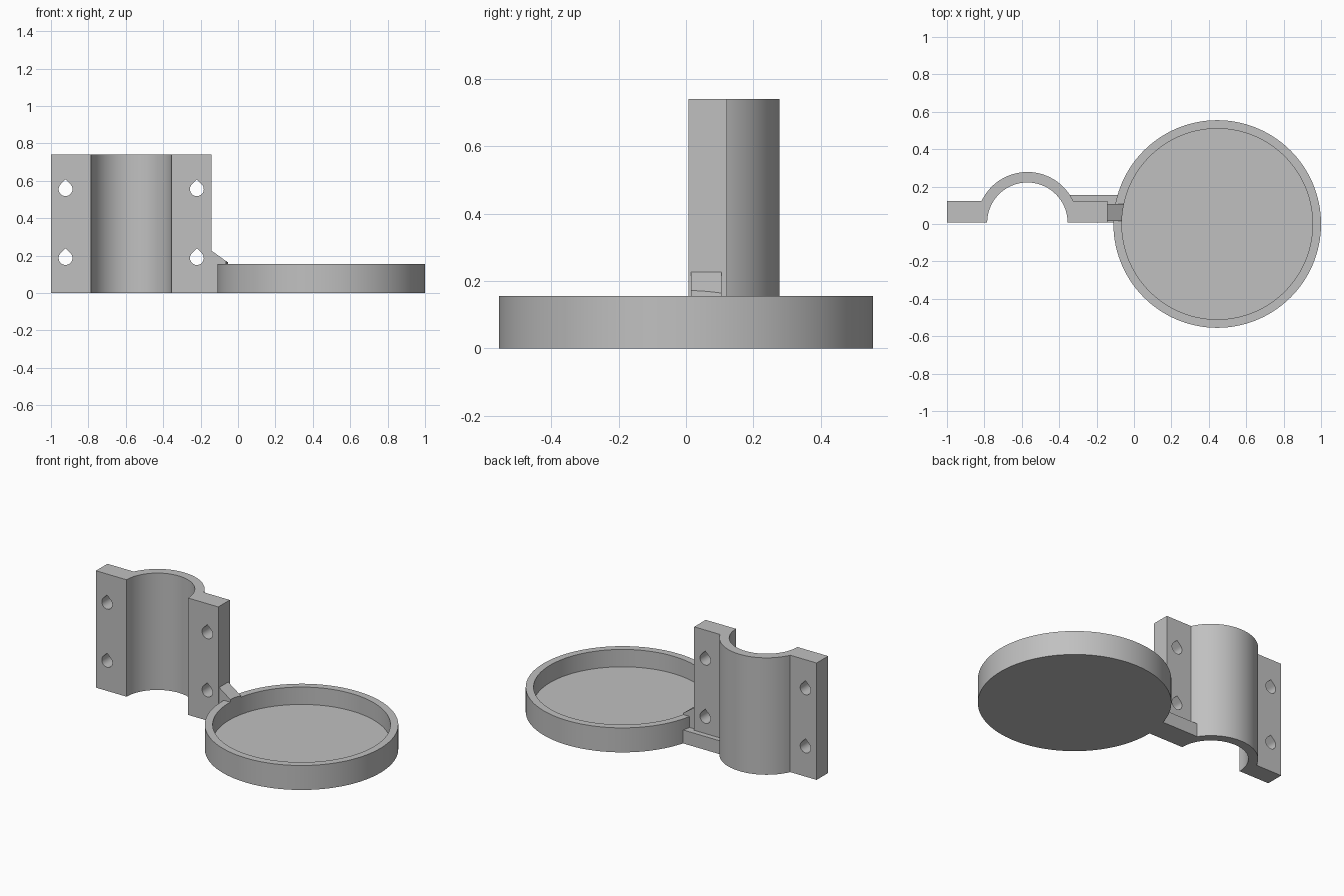
import bpy, bmesh, math
from mathutils import Vector

cube = bpy.data.objects.get("Cube")
if cube:
    bpy.data.objects.remove(cube, do_unlink=True)

grey = bpy.data.materials.new("plain_grey")
grey.use_nodes = True
GREY = (0.53, 0.53, 0.53, 1)
grey.diffuse_color = GREY
grey.node_tree.nodes["Principled BSDF"].inputs["Base Color"].default_value = GREY

HEIGHT = 0.74          # clamp
FRONT, BACK = 0.007, 0.122
CLAMP_X, DISH_X = -0.57, 0.445
R_IN, R_OUT = 0.215, 0.271
DISH_R, CAVITY_R, RIM, FLOOR = 0.555, 0.51, 0.155, 0.045


def prism(name, points, offset):
    """Closed solid made by sweeping a planar outline along an offset."""
    bm = bmesh.new()
    face = bm.faces.new([bm.verts.new(p) for p in points])
    swept = bmesh.ops.extrude_face_region(bm, geom=[face])["geom"]
    verts = [v for v in swept if isinstance(v, bmesh.types.BMVert)]
    bmesh.ops.translate(bm, verts=verts, vec=Vector(offset))
    bmesh.ops.recalc_face_normals(bm, faces=bm.faces)
    mesh = bpy.data.meshes.new(name)
    bm.to_mesh(mesh)
    bm.free()
    mesh.materials.append(grey)
    obj = bpy.data.objects.new(name, mesh)
    bpy.context.collection.objects.link(obj)
    return obj


def arc(cx, cy, r, start, end, steps):
    angles = [start + (end - start) * i / steps for i in range(steps + 1)]
    return [(cx + r * math.cos(a), cy + r * math.sin(a)) for a in angles]


def disc(name, r, bottom, top):
    ring = arc(DISH_X, 0, r, 0, math.tau, 120)[:-1]
    return prism(name, [(x, y, bottom) for x, y in ring], (0, 0, top - bottom))


def select(obj):
    bpy.ops.object.select_all(action="DESELECT")
    obj.select_set(True)
    bpy.context.view_layer.objects.active = obj


def cut(obj, cutter):
    mod = obj.modifiers.new("cut", "BOOLEAN")
    mod.operation = "DIFFERENCE"
    mod.solver = "EXACT"
    mod.object = cutter
    select(obj)
    bpy.ops.object.modifier_apply(modifier=mod.name)
    bpy.data.objects.remove(cutter, do_unlink=True)


# Half-round pipe clamp with two flat flanges
lift = math.asin((BACK - FRONT) / R_OUT)
outline = [(-1, FRONT)]
outline += arc(CLAMP_X, FRONT, R_IN, math.pi, 0, 48)
outline += [(-0.143, FRONT), (-0.143, BACK)]
outline += arc(CLAMP_X, FRONT, R_OUT, lift, math.pi - lift, 48)
outline += [(-1, BACK)]
clamp = prism("pipe_clamp", [(x, y, 0) for x, y in outline], (0, 0, HEIGHT))

# Teardrop screw holes through both flanges
for x in (-0.922, -0.22):
    for z in (0.187, 0.555):
        drop = arc(x, z, 0.037, 0.75 * math.pi, 2.25 * math.pi, 24)
        drop.append((x, z + 0.037 * math.sqrt(2)))
        cut(clamp, prism("hole", [(px, -0.1, pz) for px, pz in drop], (0, 0.4, 0)))

# Shallow round dish
dish = disc("dish", DISH_R, 0, RIM)
cut(dish, disc("cavity", CAVITY_R, FLOOR, 0.3))

# Low bar that ties the clamp to the dish
bar_corners = [(-0.35, FRONT), (-0.075, FRONT), (-0.075, 0.155), (-0.35, 0.155)]
bar = prism("connecting_bar", [(x, y, 0) for x, y in bar_corners], (0, 0, 0.085))

# Sloping gusset, trimmed flush with the inside of the dish
slope = [(-0.155, 0.05), (-0.03, 0.05), (-0.03, 0.147), (-0.143, 0.227), (-0.155, 0.227)]
gusset = prism("gusset", [(x, 0.015, z) for x, z in slope], (0, 0.091, 0))
cut(gusset, disc("trim", CAVITY_R, FLOOR, 0.3))

for part in (clamp, dish, bar, gusset):
    select(part)
    bpy.ops.object.shade_smooth_by_angle(angle=math.radians(30))
